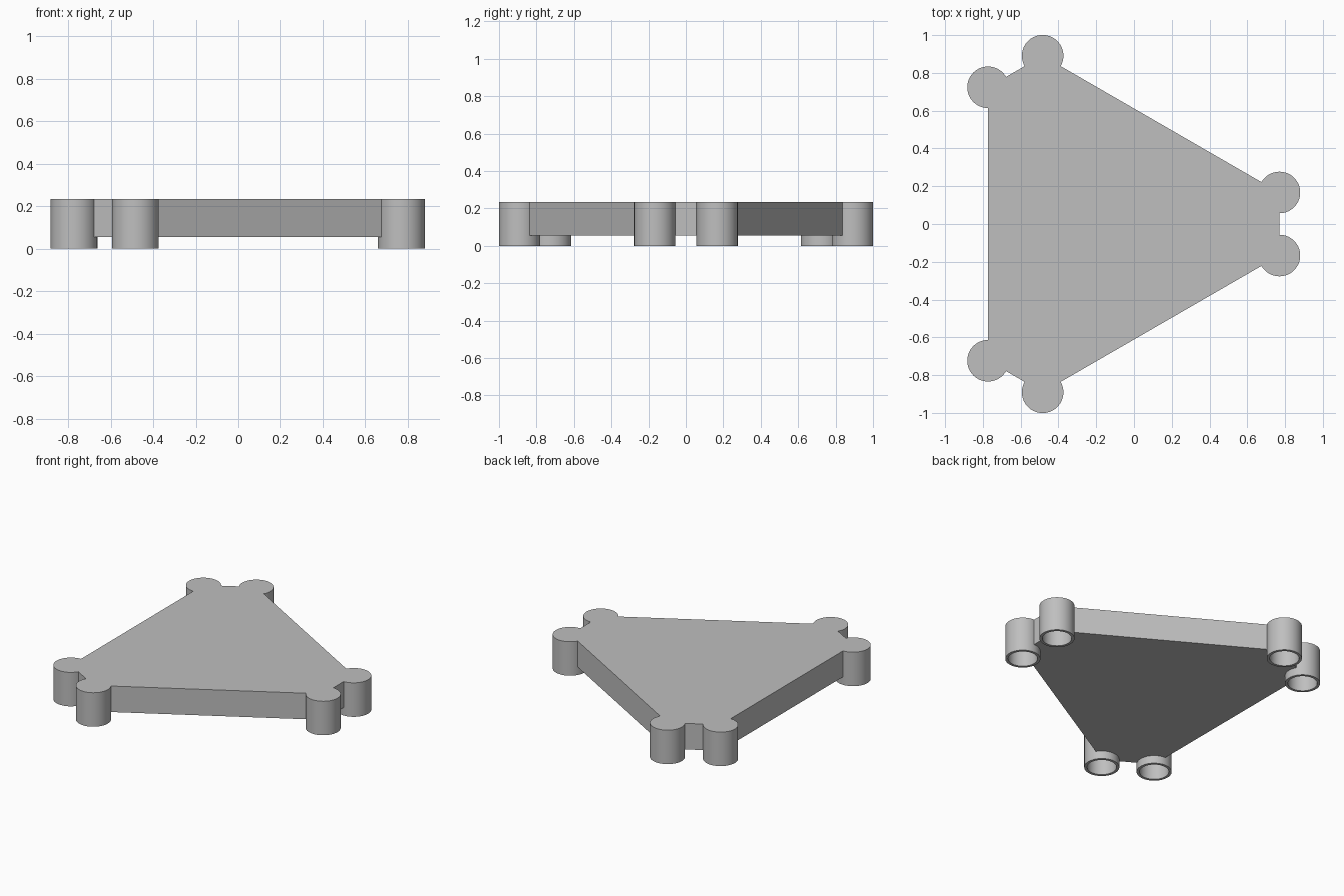
import bpy, bmesh
from math import radians, sin, cos
from mathutils import Matrix

if "Cube" in bpy.data.objects:
    bpy.data.objects.remove(bpy.data.objects["Cube"], do_unlink=True)

TOP, PLATE_BOTTOM = 0.235, 0.055
POST_R, BORE_R, BORE_TOP = 0.11, 0.092, 0.215
CENTRE_X, RING_R, SPREAD = -0.162, 0.947, 10.15

grey = bpy.data.materials.new("plain grey")
grey.use_nodes = True
colour = (0.52, 0.52, 0.52, 1)
grey.diffuse_color = colour
grey.node_tree.nodes["Principled BSDF"].inputs["Base Color"].default_value = colour

# Corner positions: a pair at each of the three truncated triangle tips
corners = []
for tip in (0, 120, 240):
    for side in (-SPREAD, SPREAD):
        a = radians(tip + side)
        corners.append((CENTRE_X + RING_R * cos(a), RING_R * sin(a)))


def finish(name, bm):
    mesh = bpy.data.meshes.new(name)
    bmesh.ops.recalc_face_normals(bm, faces=bm.faces)
    bm.to_mesh(mesh)
    bm.free()
    mesh.materials.append(grey)
    obj = bpy.data.objects.new(name, mesh)
    bpy.context.collection.objects.link(obj)
    return obj


def cylinders(name, radius, low, high):
    bm = bmesh.new()
    for x, y in corners:
        bmesh.ops.create_cone(bm, cap_ends=True, segments=64, radius1=radius,
                              radius2=radius, depth=high - low,
                              matrix=Matrix.Translation((x, y, (low + high) / 2)))
    return finish(name, bm)


def combine(target, other, operation):
    mod = target.modifiers.new(operation, 'BOOLEAN')
    mod.operation, mod.solver, mod.object = operation, 'EXACT', other
    bpy.context.view_layer.objects.active = target
    bpy.ops.object.modifier_apply(modifier=mod.name)
    bpy.data.objects.remove(other, do_unlink=True)


# Truncated triangular plate
bm = bmesh.new()
face = bm.faces.new([bm.verts.new((x, y, PLATE_BOTTOM)) for x, y in corners])
walls = bmesh.ops.extrude_face_region(bm, geom=[face], use_keep_orig=True)
bmesh.ops.translate(bm, vec=(0, 0, TOP - PLATE_BOTTOM),
                    verts=[v for v in walls["geom"] if isinstance(v, bmesh.types.BMVert)])
plate = finish("plate_with_hollow_feet", bm)

# Round corner feet, flush with the top and open underneath
combine(plate, cylinders("feet", POST_R, 0, TOP), 'UNION')
combine(plate, cylinders("foot_bores", BORE_R, -0.05, BORE_TOP), 'DIFFERENCE')

# Smooth round walls with crisp rims
bpy.ops.object.select_all(action='DESELECT')
plate.select_set(True)
bpy.context.view_layer.objects.active = plate
bpy.ops.object.shade_smooth_by_angle(angle=radians(30))
